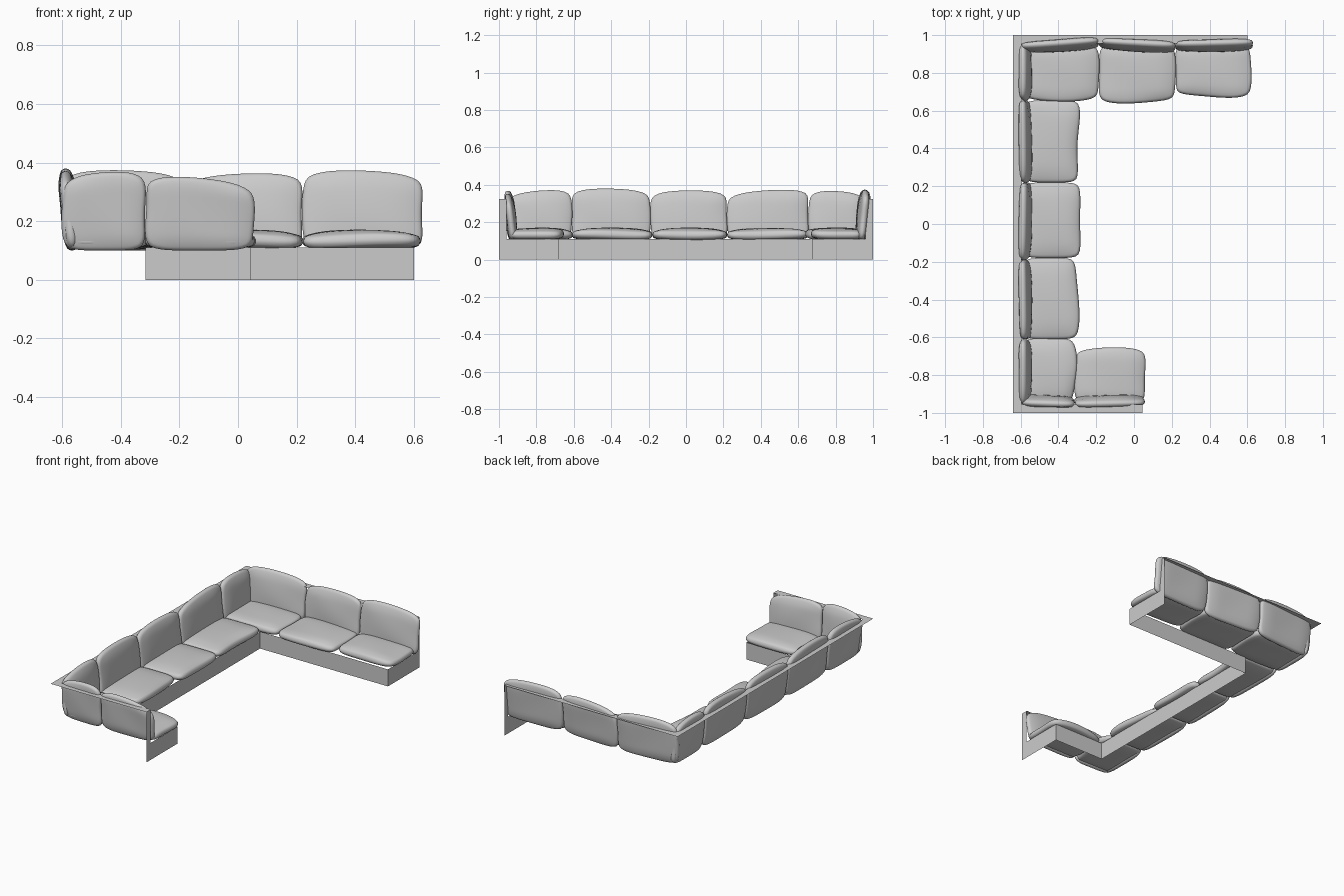
import bpy, bmesh, math, random

if "Cube" in bpy.data.objects:
    bpy.data.objects.remove(bpy.data.objects["Cube"])
random.seed(4)


def finish(name, bm, smooth=False):
    me = bpy.data.meshes.new(name)
    bm.to_mesh(me)
    bm.free()
    ob = bpy.data.objects.new(name, me)
    bpy.context.collection.objects.link(ob)
    if smooth:
        for p in me.polygons:
            p.use_smooth = True
    return ob


def sheet(name, polys):
    bm = bmesh.new()
    for poly in polys:
        bm.faces.new([bm.verts.new(p) for p in poly])
    bmesh.ops.remove_doubles(bm, verts=bm.verts, dist=1e-5)
    return finish(name, bm)


def cushion(name, lo, hi, thin, shape):
    """Puffy box; 'thin' is the padded axis, 'shape' does the final deformation."""
    bm = bmesh.new()
    bmesh.ops.create_cube(bm, size=2)
    bmesh.ops.subdivide_edges(bm, edges=bm.edges[:], cuts=7, use_grid_fill=True)
    wide = [i for i in range(3) if i != thin]
    ph = random.uniform(0, 6)
    for v in bm.verts:
        c = list(v.co)
        u, w, t = c[wide[0]], c[wide[1]], c[thin]
        edge = max(abs(u), abs(w))
        half = [(hi[i] - lo[i]) / 2 for i in range(3)]
        p = [c[i] * half[i] for i in range(3)]
        # rounded rim, slightly bowed sides and soft corners
        p[thin] *= 1 - 0.30 * edge ** 10
        for i, o in ((wide[0], w), (wide[1], u)):
            p[i] -= c[i] * (0.010 * t * t + 0.012 * abs(o) ** 6)
        p[wide[0]] += 0.003 * math.sin(3 * w + ph)
        p[thin] += 0.002 * math.sin(2.5 * u + 2 * w + ph) * (1 - edge ** 4)
        v.co = [p[i] + (lo[i] + hi[i]) / 2 for i in range(3)]
        shape(v.co, u, w, t)
    ob = finish(name, bm, True)
    m = ob.modifiers.new("soft", 'SUBSURF')
    m.levels = m.render_levels = 1
    return ob


# Seat cushions: x0, x1, y0, y1, side facing the room
seats = [
    (-0.59, -0.185, 0.655, 0.95, (0, -1)), (-0.185, 0.22, 0.645, 0.95, (0, -1)),
    (0.22, 0.62, 0.675, 0.95, (0, -1)),
    (-0.59, -0.29, 0.22, 0.655, (1, 0)), (-0.59, -0.28, -0.18, 0.22, (1, 0)),
    (-0.59, -0.295, -0.61, -0.18, (1, 0)),
    (-0.59, -0.31, -0.95, -0.605, (1, 0)), (-0.315, 0.06, -0.95, -0.66, (0, 1)),
]
for n, (x0, x1, y0, y1, f) in enumerate(seats, 1):
    ph = random.uniform(0, 6)

    def seat_shape(co, u, w, t, f=f, ph=ph):
        front = u * f[0] + w * f[1]
        along = w if f[0] else u
        k = max(0, front) ** 3
        wave = 0.008 * math.sin(2.2 * along + ph) * k
        co.x += f[0] * wave
        co.y += f[1] * wave
        if t > 0:
            co.z += 0.010 * t * (1 - along ** 2) * (1 - 0.5 * front ** 2)
        co.z += 0.004 * math.sin(2 * along + ph) * k
    cushion("seat_cushion_%d" % n, (x0, y0, 0.105), (x1, y1, 0.160), 2, seat_shape)


# Back cushions: run start, run end, inner face, outer face, top start, top end, skew
def back(name, axis, s0, s1, inner, outer, h0, h1, skew=0.0):
    thin = 1 - axis
    d = 1 if outer > inner else -1
    top = (h0 + h1) / 2
    lo, hi = [0, 0, 0.100], [0, 0, top]
    lo[axis], hi[axis] = s0, s1
    lo[thin], hi[thin] = min(inner, outer), max(inner, outer)

    def back_shape(co, u, w, t):
        up = (w + 1) / 2
        co.z += up * (u * (h1 - h0) / 2 + 0.014 * (1 - u * u))
        co[thin] += d * (0.022 * up + skew * u)
        # fuller padding toward the room
        if t * d < 0:
            co[thin] -= d * 0.008 * (1 - u * u) * (1 - w * w)
    cushion(name, lo, hi, thin, back_shape)


north = [(-0.60, -0.185, 0.365, 0.355, 0.013), (-0.185, 0.22, 0.342, 0.356, -0.010),
         (0.22, 0.63, 0.366, 0.352, 0.004)]
west = [(-0.955, -0.61, 0.342, 0.368, 0.0), (-0.61, -0.19, 0.370, 0.362, 0.003),
        (-0.19, 0.22, 0.355, 0.358, -0.003), (0.22, 0.655, 0.345, 0.370, 0.003),
        (0.655, 0.955, 0.360, 0.345, 0.0)]
south = [(-0.60, -0.315, 0.345, 0.362, 0.004), (-0.315, 0.055, 0.350, 0.318, -0.003)]
for label, axis, inner, outer, rows in (("north", 0, 0.912, 0.960, north),
                                        ("west", 1, -0.540, -0.592, west),
                                        ("south", 0, -0.905, -0.952, south)):
    for n, (s0, s1, h0, h1, sk) in enumerate(rows, 1):
        back("%s_back_cushion_%d" % (label, n), axis, s0, s1, inner, outer, h0, h1, sk)

# Kick panel along the inside of the U
K, L = 0.11, 0.325
path = [(0.60, 0.675), (-0.315, 0.675), (-0.315, -0.68), (0.045, -0.68)]
sheet("kick_panel", [[(*a, 0), (*b, 0), (*b, K), (*a, K)] for a, b in zip(path, path[1:])])

# L-shaped end panels
for name, x, s, front in (("north_end_panel", 0.60, 1, 0.675), ("south_end_panel", 0.045, -1, 0.68)):
    sheet(name, [[(x, s * y, z) for y, z in
                  ((front, 0), (1, 0), (1, L), (0.96, L), (0.96, K), (front, K))]])

# Thin ledge behind the backs
sheet("back_ledge", [[(x, y, L) for x, y in (
    (0.60, 1), (-0.64, 1), (-0.64, -1), (0.045, -1),
    (0.045, -0.955), (-0.595, -0.955), (-0.595, 0.955), (0.60, 0.955))]])
